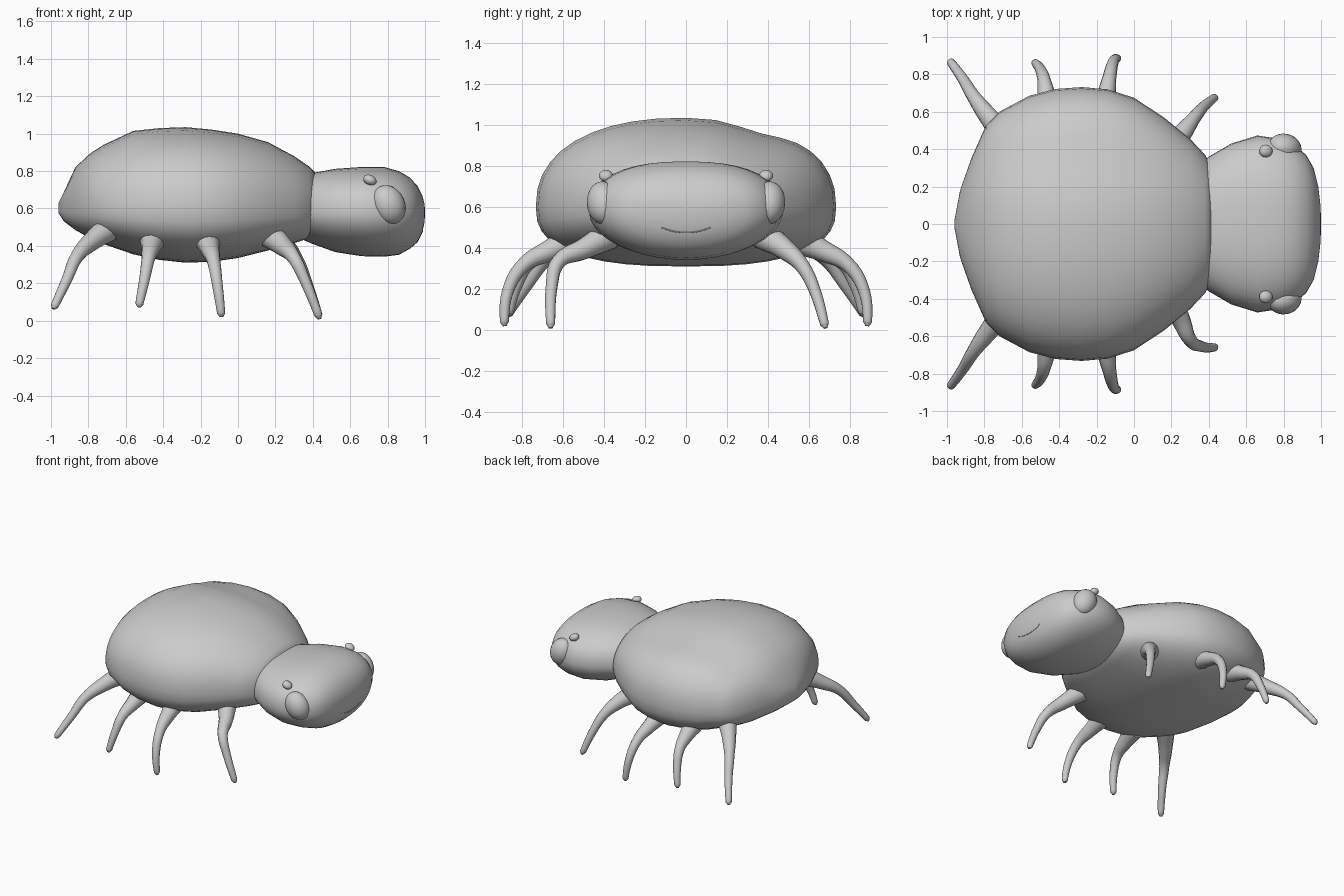
import bpy, bmesh, math
from mathutils import Vector, Euler
from mathutils.bvhtree import BVHTree

if "Cube" in bpy.data.objects:
    bpy.data.objects.remove(bpy.data.objects["Cube"])


def finish(name, bm):
    bmesh.ops.recalc_face_normals(bm, faces=bm.faces)
    for f in bm.faces:
        f.smooth = True
    me = bpy.data.meshes.new(name)
    bm.to_mesh(me)
    bm.free()
    ob = bpy.data.objects.new(name, me)
    bpy.context.collection.objects.link(ob)
    return ob


def spow(v, p):
    return math.copysign(abs(v) ** p, v)


def loft(name, stations, zmid, n_up, n_low, seg=40):
    """Superellipse sections along x: (x, half width, z top, z bottom)."""
    bm = bmesh.new()
    rings = []
    for x, w, zt, zb in stations:
        ring = []
        for i in range(seg):
            a = 2 * math.pi * i / seg
            c, s = math.cos(a), math.sin(a)
            n = n_up if s >= 0 else n_low
            h = zt - zmid if s >= 0 else zmid - zb
            ring.append(bm.verts.new((x, w * spow(c, 2 / n), zmid + h * spow(s, 2 / n))))
        rings.append(ring)
    for a, b in zip(rings, rings[1:]):
        for i in range(seg):
            j = (i + 1) % seg
            bm.faces.new((a[i], a[j], b[j], b[i]))
    bm.faces.new(rings[0])
    bm.faces.new(rings[-1])
    return finish(name, bm)


def tube(name, points, radii, res=4):
    """Smooth tapered tube through the points."""
    cu = bpy.data.curves.new(name, 'CURVE')
    cu.dimensions = '3D'
    cu.bevel_depth = 1.0
    cu.bevel_resolution = res
    cu.use_fill_caps = True
    cu.resolution_u = 5
    sp = cu.splines.new('BEZIER')
    sp.bezier_points.add(len(points) - 1)
    for bp, p, r in zip(sp.bezier_points, points, radii):
        bp.co, bp.radius = p, r
        bp.handle_left_type = bp.handle_right_type = 'AUTO'
    tmp = bpy.data.objects.new(name + "_path", cu)
    bpy.context.collection.objects.link(tmp)
    dg = bpy.context.evaluated_depsgraph_get()
    me = bpy.data.meshes.new_from_object(tmp.evaluated_get(dg))
    bpy.data.objects.remove(tmp)
    bm = bmesh.new()
    bm.from_mesh(me)
    return finish(name, bm)


def ellipsoid(name, loc, size, rot=(0, 0, 0)):
    bm = bmesh.new()
    bmesh.ops.create_uvsphere(bm, u_segments=24, v_segments=14, radius=1)
    bmesh.ops.scale(bm, vec=size, verts=bm.verts)
    bmesh.ops.rotate(bm, matrix=Euler(rot).to_matrix(), verts=bm.verts)
    bmesh.ops.translate(bm, vec=loc, verts=bm.verts)
    return finish(name, bm)


# Big rounded body
body = loft("body", [
    (-0.96, 0.02, 0.63, 0.575), (-0.93, 0.18, 0.69, 0.53),
    (-0.87, 0.35, 0.82, 0.485), (-0.79, 0.53, 0.895, 0.44),
    (-0.72, 0.60, 0.94, 0.41), (-0.56, 0.685, 1.015, 0.355),
    (-0.42, 0.722, 1.03, 0.325), (-0.28, 0.732, 1.035, 0.31),
    (-0.14, 0.72, 1.022, 0.315), (0.00, 0.675, 1.0, 0.335),
    (0.16, 0.57, 0.955, 0.375), (0.30, 0.455, 0.88, 0.415),
    (0.38, 0.37, 0.825, 0.44), (0.42, 0.29, 0.785, 0.47)],
    0.6, 2.3, 2.6)
# The back is a little flatter on its left shoulder
for v in body.data.vertices:
    if v.co.z > 0.6:
        v.co.z -= (v.co.z - 0.6) * 0.09 * math.exp(-((v.co.y - 0.37) / 0.17) ** 2)

# Wide head
head = loft("head", [
    (0.28, 0.26, 0.74, 0.46), (0.40, 0.36, 0.79, 0.41),
    (0.52, 0.43, 0.812, 0.367), (0.66, 0.473, 0.822, 0.345),
    (0.78, 0.455, 0.822, 0.342), (0.86, 0.42, 0.80, 0.352),
    (0.92, 0.37, 0.765, 0.385), (0.96, 0.30, 0.72, 0.42),
    (0.985, 0.20, 0.67, 0.47), (0.997, 0.10, 0.625, 0.525),
    (1.0, 0.02, 0.59, 0.57)],
    0.58, 2.4, 2.0)

# Eyes and small bumps above them
for side, s in (("right", -1), ("left", 1)):
    ellipsoid(side + "_eye", (0.805, s * 0.405, 0.62), (0.087, 0.078, 0.108),
              (0, math.radians(-25), s * math.radians(-12)))
    ellipsoid(side + "_brow_bump", (0.705, s * 0.39, 0.752), (0.037, 0.034, 0.027),
              (0, math.radians(25), 0))

# Thin smile lying on the front of the head
bvh = BVHTree.FromPolygons([v.co for v in head.data.vertices],
                           [p.vertices for p in head.data.polygons])
smile = []
for i in range(9):
    y = -0.12 + 0.24 * i / 8
    z = 0.475 + 0.025 * (y / 0.12) ** 2
    smile.append(bvh.ray_cast(Vector((2, y, z)), Vector((-1, 0, 0)))[0])
tube("mouth", smile, [0.003] * 9, 2)

# Legs: root, flare, knee, shin, foot, rounded tip
radii = [0.072, 0.052, 0.036, 0.029, 0.022, 0.010]
legs = {
    "second": [(-0.165, 0.55, 0.44), (-0.15, 0.67, 0.385), (-0.13, 0.79, 0.318),
               (-0.11, 0.868, 0.19), (-0.09, 0.885, 0.04), (-0.088, 0.883, 0.02)],
    "third": [(-0.455, 0.55, 0.44), (-0.465, 0.66, 0.39), (-0.48, 0.765, 0.33),
              (-0.50, 0.825, 0.22), (-0.527, 0.86, 0.09), (-0.53, 0.862, 0.072)],
    "rear": [(-0.68, 0.46, 0.50), (-0.775, 0.57, 0.43), (-0.86, 0.685, 0.345),
             (-0.915, 0.775, 0.22), (-0.98, 0.865, 0.08), (-0.987, 0.872, 0.064)],
}
for side, s in (("right", -1), ("left", 1)):
    for name, pts in legs.items():
        tube(f"{side}_{name}_leg", [(x, s * y, z) for x, y, z in pts], radii)

# Front pair, each bent a little differently
tube("left_front_leg", [(0.17, 0.38, 0.46), (0.255, 0.48, 0.395), (0.32, 0.565, 0.315),
                        (0.37, 0.625, 0.20), (0.43, 0.675, 0.03), (0.436, 0.68, 0.01)], radii)
tube("right_front_leg", [(0.17, -0.38, 0.46), (0.245, -0.50, 0.395), (0.30, -0.62, 0.335),
                         (0.36, -0.655, 0.21), (0.43, -0.66, 0.03), (0.436, -0.66, 0.01)], radii)
